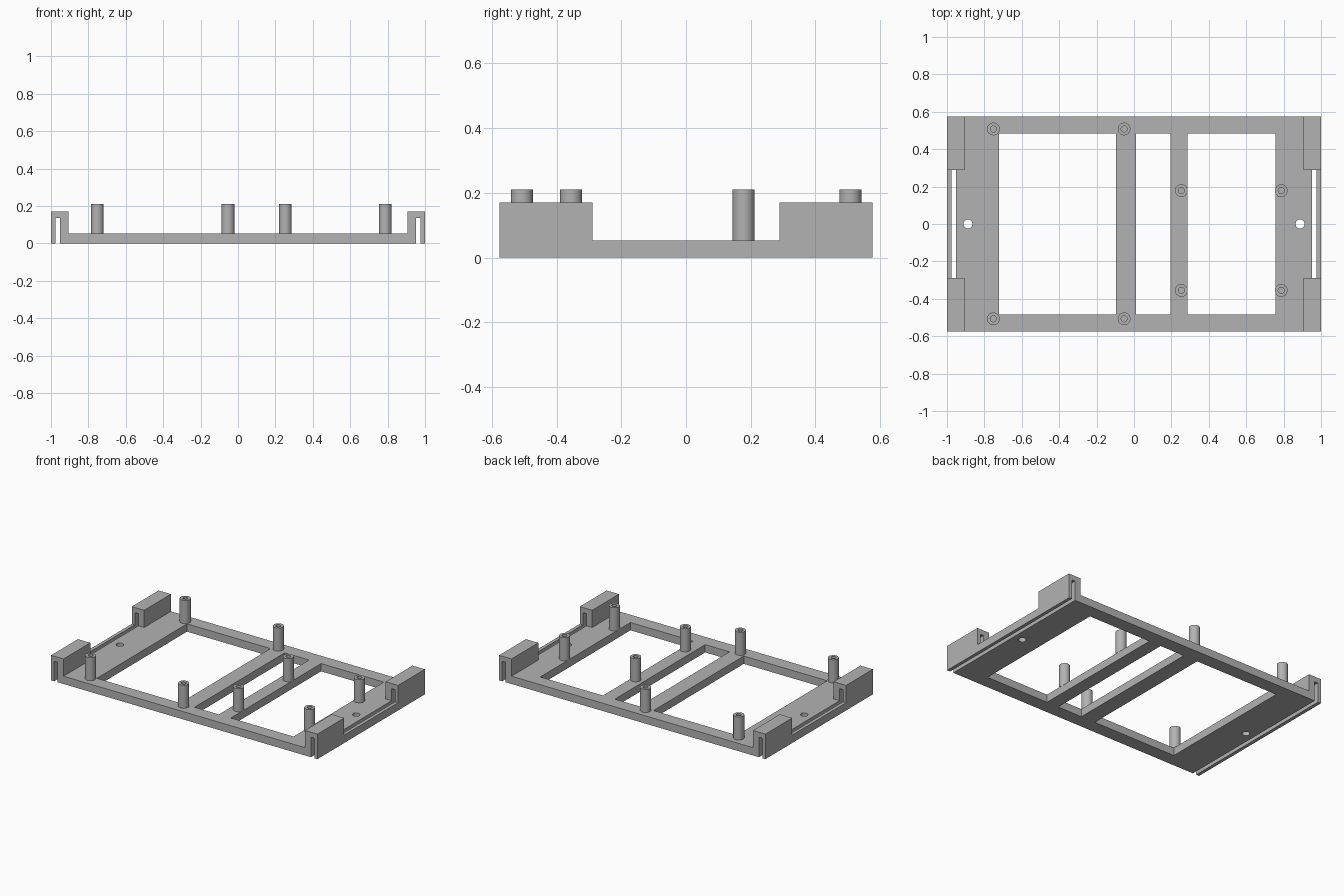
import bpy, bmesh, math

cube = bpy.data.objects.get("Cube")
if cube:
    bpy.data.objects.remove(cube, do_unlink=True)

grey = bpy.data.materials.new("plain grey")
grey.use_nodes = True
colour = (0.45, 0.45, 0.45, 1)
grey.diffuse_color = colour
grey.node_tree.nodes["Principled BSDF"].inputs["Base Color"].default_value = colour

PLATE_Z, CLIP_Z, POST_Z = 0.053, 0.17, 0.21
HALF_Y, CLIP_Y = 0.576, 0.289
PLATE_X, SLOT_X = 0.951, 0.977


def make_object(name, bm):
    bmesh.ops.recalc_face_normals(bm, faces=bm.faces)
    mesh = bpy.data.meshes.new(name)
    bm.to_mesh(mesh)
    bm.free()
    mesh.materials.append(grey)
    obj = bpy.data.objects.new(name, mesh)
    bpy.context.collection.objects.link(obj)
    return obj


def prism(name, points, direction):
    """Extrude a closed outline along a direction."""
    bm = bmesh.new()
    face = bm.faces.new([bm.verts.new(p) for p in points])
    new = bmesh.ops.extrude_face_region(bm, geom=[face])["geom"]
    bmesh.ops.translate(bm, vec=direction,
                        verts=[v for v in new if isinstance(v, bmesh.types.BMVert)])
    return make_object(name, bm)


def box(name, x0, x1, y0, y1, z0, z1):
    outline = [(x0, y0, z0), (x1, y0, z0), (x1, y1, z0), (x0, y1, z0)]
    return prism(name, outline, (0, 0, z1 - z0))


def circle(x, y, z, r, n=32):
    return [(x + r * math.cos(math.tau * i / n), y + r * math.sin(math.tau * i / n), z)
            for i in range(n)]


# Base plate with three windows and two screw holes
plate = box("base_plate", -PLATE_X, PLATE_X, -HALF_Y, HALF_Y, 0, PLATE_Z)
cutters = [box("window_cutter", x0, x1, -0.484, 0.484, -0.1, 0.2)
           for x0, x1 in ((-0.722, -0.095), (0.012, 0.195), (0.285, 0.756))]
cutters += [prism("screw_hole_cutter", circle(x, 0, -0.1, 0.024), (0, 0, 0.3))
            for x in (-0.888, 0.888)]
for cutter in cutters:
    cutter.hide_render = True
    mod = plate.modifiers.new("cut", "BOOLEAN")
    mod.operation, mod.solver, mod.object = "DIFFERENCE", "EXACT", cutter
bpy.context.view_layer.objects.active = plate
for mod in list(plate.modifiers):
    bpy.ops.object.modifier_apply(modifier=mod.name)
for cutter in cutters:
    bpy.data.objects.remove(cutter, do_unlink=True)

# Slotted corner clips and the thin rails joining them
for side, s in (("left", 1), ("right", -1)):
    hook = [(0.907, PLATE_Z), (0.907, CLIP_Z), (1, CLIP_Z), (1, 0),
            (SLOT_X, 0), (SLOT_X, 0.135), (PLATE_X, 0.135), (PLATE_X, PLATE_Z)]
    for end, y in (("front", -HALF_Y), ("back", CLIP_Y)):
        prism(f"{end}_{side}_clip", [(s * x, y, z) for x, z in hook],
              (0, HALF_Y - CLIP_Y, 0))
    box(f"{side}_rail", s * SLOT_X, s, -CLIP_Y, CLIP_Y, 0, PLATE_Z)


def post(name, x, y, r=0.034, bore=0.016):
    """Hollow standoff closed at its foot."""
    bm = bmesh.new()
    rings = [[bm.verts.new(p) for p in circle(x, y, z, radius)]
             for radius, z in ((r, PLATE_Z), (r, POST_Z), (bore, POST_Z), (bore, PLATE_Z + 0.001))]
    n = len(rings[0])
    for low, high in zip(rings, rings[1:]):
        for i in range(n):
            j = (i + 1) % n
            bm.faces.new((low[i], low[j], high[j], high[i]))
    bm.faces.new(rings[0])
    bm.faces.new(rings[-1])
    return make_object(name, bm)


# Two groups of four standoff posts
posts = [post("large_board_post", x, y) for x in (-0.752, -0.053) for y in (-0.507, 0.508)]
posts += [post("small_board_post", x, y) for x in (0.253, 0.787) for y in (-0.355, 0.178)]

bpy.ops.object.select_all(action="DESELECT")
for obj in posts + [plate]:
    obj.select_set(True)
bpy.context.view_layer.objects.active = plate
bpy.ops.object.shade_smooth_by_angle(angle=math.radians(30))
